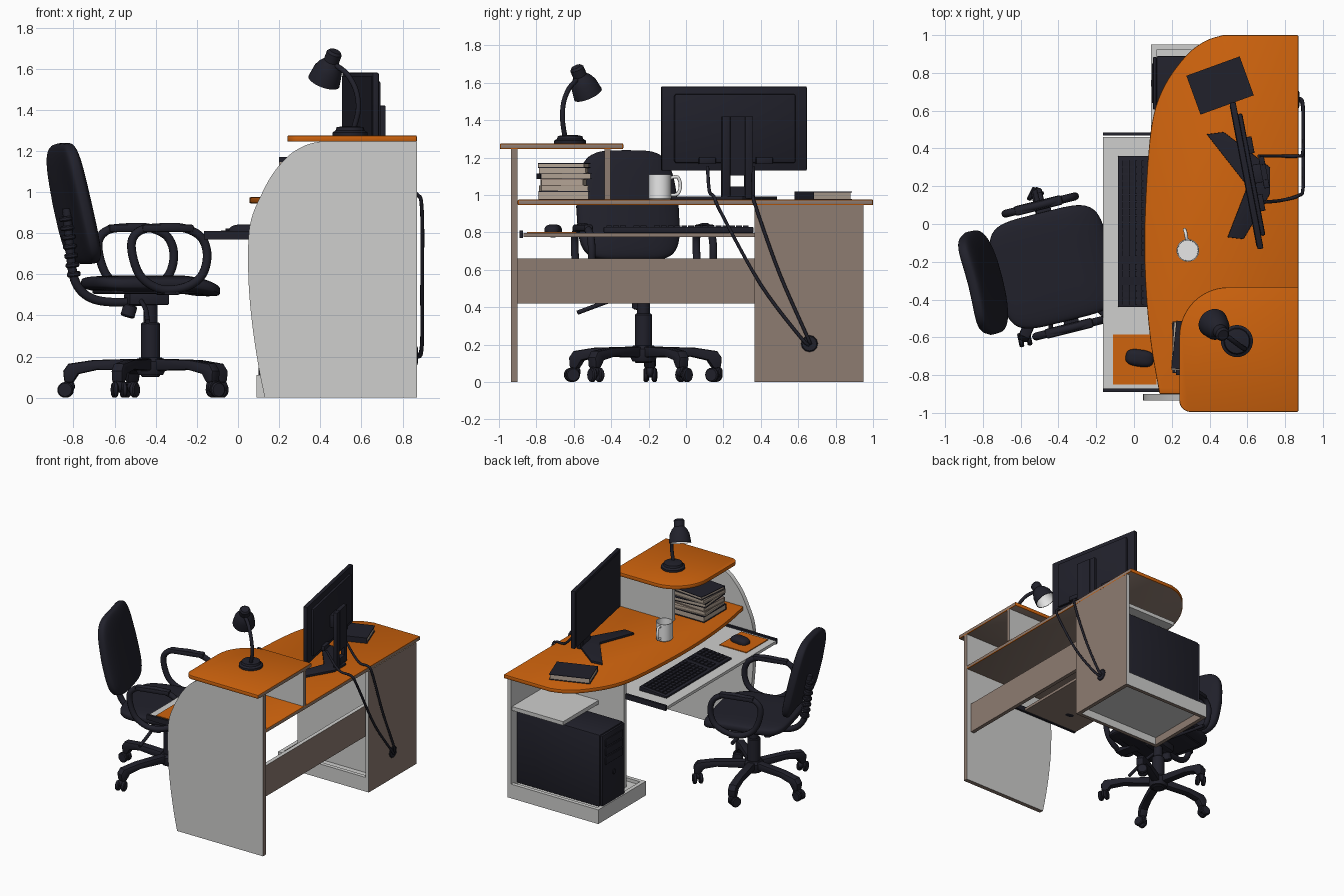
import bpy, bmesh, math
from mathutils import Matrix, Vector

if "Cube" in bpy.data.objects:
    bpy.data.objects.remove(bpy.data.objects["Cube"])

def material(name, c):
    m = bpy.data.materials.new(name)
    m.diffuse_color = (*c, 1)
    m.use_nodes = True
    m.node_tree.nodes["Principled BSDF"].inputs["Base Color"].default_value = m.diffuse_color
    return m
ORANGE = material("orange laminate", (0.62, 0.125, 0.004))
GRAY = material("light gray board", (0.62, 0.62, 0.61))
BROWN = material("brown backing", (0.27, 0.20, 0.165))
DARK = material("dark plastic", (0.015, 0.015, 0.024))
WHITE = material("white ceramic", (0.8, 0.8, 0.8))
PAPER = material("paper", (0.45, 0.37, 0.30))
I = Matrix.Identity(4)

def T(x, y, z, rot=0):
    return Matrix.Translation((x, y, z)) @ Matrix.Rotation(math.radians(rot), 4, 'Z')

def finish(name, bm, mat, M=I, bevel=0, backing=False):
    """bevel sharp edges, shade by angle; backing paints +x and under faces brown"""
    bmesh.ops.recalc_face_normals(bm, faces=bm.faces)
    if backing:
        for f in bm.faces:
            f.material_index = int(f.normal.x > .5 or f.normal.z < -.5)
    if bevel:
        es = [e for e in bm.edges if e.calc_face_angle(0) > .9]
        bmesh.ops.bevel(bm, geom=es, offset=bevel, segments=2, profile=.5, affect='EDGES')
    me = bpy.data.meshes.new(name)
    bm.to_mesh(me)
    bm.free()
    me.shade_smooth()
    me.set_sharp_from_angle(angle=.6)
    me.materials.append(mat)
    if backing:
        me.materials.append(BROWN)
    ob = bpy.data.objects.new(name, me)
    ob.matrix_world = M
    bpy.context.collection.objects.link(ob)
    return ob

def add_box(bm, x0, x1, y0, y1, z0, z1):
    m = Matrix.Translation(((x0+x1)/2, (y0+y1)/2, (z0+z1)/2)) @ Matrix.Diagonal((x1-x0, y1-y0, z1-z0, 1))
    bmesh.ops.create_cube(bm, size=1, matrix=m)

def box(name, dims, mat, M=I, bevel=0, backing=False):
    bm = bmesh.new()
    add_box(bm, *dims)
    return finish(name, bm, mat, M, bevel, backing)

def prism(name, pts, lo, hi, mat, axis='Z', M=I, bevel=0, backing=False):
    """extrude an outline along Z (pts are x,y) or Y (pts are x,z)"""
    bm = bmesh.new()
    mk = (lambda a, b, t: (a, b, t)) if axis == 'Z' else (lambda a, b, t: (a, t, b))
    A = [bm.verts.new(mk(a, b, lo)) for a, b in pts]
    B = [bm.verts.new(mk(a, b, hi)) for a, b in pts]
    bm.faces.new(A)
    bm.faces.new(B)
    for i in range(len(A)):
        j = (i+1) % len(A)
        bm.faces.new((A[i], A[j], B[j], B[i]))
    return finish(name, bm, mat, M, bevel, backing)

def spline(pts, n=6, cyclic=False):
    """Catmull-Rom points through pts"""
    P = [Vector(p) for p in pts]
    k = len(P)
    get = (lambda i: P[i % k]) if cyclic else (lambda i: P[max(0, min(k-1, i))])
    out = []
    for i in range(k if cyclic else k-1):
        a, b, c, d = get(i-1), get(i), get(i+1), get(i+2)
        for s in range(n):
            t = s/n
            out.append(.5*(2*b + (c-a)*t + (2*a-5*b+4*c-d)*t*t + (3*b-a-3*c+d)*t**3))
    return out if cyclic else out + [P[-1]]

def tube(name, pts, r, mat, M=I, cyclic=False, n=6):
    cu = bpy.data.curves.new(name, 'CURVE')
    cu.dimensions = '3D'
    cu.bevel_depth, cu.bevel_resolution, cu.use_fill_caps = r, 3, True
    P = spline(pts, n, cyclic)
    sp = cu.splines.new('POLY')
    sp.points.add(len(P)-1)
    for q, p in zip(sp.points, P):
        q.co = (*p, 1)
    sp.use_cyclic_u = cyclic
    cu.materials.append(mat)
    ob = bpy.data.objects.new(name, cu)
    ob.matrix_world = M
    bpy.context.collection.objects.link(ob)

def lathe(name, prof, mat, M=I, seg=32):
    bm = bmesh.new()
    rings = [[bm.verts.new((r*math.cos(a), r*math.sin(a), z))
              for a in (2*math.pi*i/seg for i in range(seg))] for r, z in prof]
    for A, B in zip(rings, rings[1:]):
        for i in range(seg):
            bm.faces.new((A[i], A[(i+1) % seg], B[(i+1) % seg], B[i]))
    bmesh.ops.remove_doubles(bm, verts=bm.verts, dist=1e-5)
    return finish(name, bm, mat, M)

def cyl(name, r, z0, z1, mat, M=I, seg=24):
    b = min(.006, r*.2)
    return lathe(name, [(0, z0), (r-b, z0), (r, z0+b), (r, z1-b), (r-b, z1), (0, z1)], mat, M, seg)

def aim(p, d):
    return Matrix.Translation(p) @ Vector(d).to_track_quat('Z', 'Y').to_matrix().to_4x4()

def cushion(name, size, e1, e2, M, deform=None):
    """superellipsoid pad"""
    bm = bmesh.new()
    bmesh.ops.create_uvsphere(bm, u_segments=56, v_segments=24, radius=1)
    pw = lambda v, e: math.copysign(abs(v)**e, v)
    for v in bm.verts:
        h = math.hypot(v.co.x, v.co.y)
        c, s = (v.co.x/h, v.co.y/h) if h > 1e-5 else (0, 0)
        r = pw(h, e1) if h > 1e-5 else 0
        v.co = (size[0]*r*pw(c, e2), size[1]*r*pw(s, e2), size[2]*pw(v.co.z, e1))
        if deform:
            deform(v.co)
    return finish(name, bm, DARK, M)

# --- desk boards
top = spline([(.135, -.9), (.085, -.6), (.058, -.25), (.06, .1), (.09, .5), (.15, .71), (.265, .88), (.37, .965), (.47, 1)])
prism("desk_top", top + [(.87, 1), (.87, -.9)], .945, .975, ORANGE, bevel=.006, backing=True)
arc = lambda cx, cy, r, a0, n: [(cx+r*math.cos(math.radians(a0-90*i/n)), cy+r*math.sin(math.radians(a0-90*i/n))) for i in range(n+1)]
prism("riser_top", arc(.30, -.935, .06, 270, 6) + arc(.50, -.595, .26, 180, 14) + [(.87, -.335), (.87, -.995)],
      1.245, 1.275, ORANGE, bevel=.006, backing=True)
side = spline([(.13, 0), (.10, .15), (.07, .35), (.052, .55), (.05, .75), (.065, .87), (.11, .98), (.17, 1.09), (.25, 1.18), (.33, 1.228), (.40, 1.245)])
prism("side_panel", side + [(.87, 1.245), (.87, 0)], -.935, -.90, GRAY, 'Y', backing=True)
box("riser_divider", (.40, .87, -.435, -.405, .975, 1.245), GRAY, backing=True)
box("modesty_panel", (.80, .83, -.90, .48, .42, .66), GRAY, backing=True)
box("pedestal_back", (.84, .87, .365, .95, 0, .945), GRAY, backing=True)
box("pedestal_side", (.18, .84, .475, .505, .08, .945), GRAY, backing=True)
box("pedestal_shelf", (.40, .84, .505, .94, .68, .71), GRAY)
box("plinth_front", (.09, .12, .365, .95, 0, .11), GRAY, backing=True)
for i, y in enumerate((.365, .92)):
    box(f"plinth_side_{i}", (.12, .84, y, y+.03, 0, .11), GRAY, backing=True)
box("plinth_floor", (.12, .84, .395, .92, .06, .085), GRAY)
# --- sliding tray with rails
box("keyboard_tray", (-.165, .33, -.87, .46, .775, .797), GRAY, backing=True)
for i, y in enumerate((-.897, .46)):
    box(f"tray_rail_{i}", (-.165, .50, y+.008, y+.025, .77, .81), DARK)
box("mouse_pad", (-.11, .12, -.85, -.585, .797, .803), ORANGE)
cushion("mouse", (.075, .045, .035), .8, .7, T(.03, -.71, .808, -8))
prism("keyboard_body", [(-.085, .797), (.15, .797), (.15, .83), (-.085, .812)], -.44, .36, DARK, 'Y', bevel=.004)
bm = bmesh.new()
for r in range(6):
    x = -.06 + r*.033
    for k in range(21):
        if k not in (14, 17):
            y = .335 - k*.0365
            add_box(bm, x, x+.027, y-.031, y, .81, .822+r*.0028)
finish("keyboard_keys", bm, DARK)

# --- computer tower
box("tower_case", (.12, .835, .60, .89, .10, .66), DARK, bevel=.008)
box("tower_front", (.10, .12, .605, .885, .09, .655), DARK, bevel=.008)
for i, z in enumerate((.56, .49, .42)):
    box(f"drive_bay_{i}", (.094, .102, .64, .85, z, z+.055), DARK, bevel=.002)
cyl("power_button", .02, 0, .008, DARK, aim((.101, .745, .33), (-1, 0, 0)))

# --- monitor
MM = T(.60, .257, 0, 10.8)
box("monitor_panel", (-.02, .012, -.395, .395, 1.13, 1.58), DARK, MM, .006)
box("monitor_screen", (-.023, -.019, -.378, .378, 1.155, 1.563), DARK, MM)
box("monitor_back", (.01, .035, -.33, .33, 1.17, 1.54), DARK, MM, .012)
box("monitor_mount", (.03, .08, -.05, .05, 1.28, 1.38), DARK, MM, .004)
for i, s in enumerate((-1, 1)):
    box(f"stand_post_{i}", (.075, .105, *sorted((s*.04, s*.085)), .98, 1.42), DARK, MM, .004)
    box(f"port_block_{i}", (.03, .06, *sorted((s*.11, s*.20)), 1.165, 1.20), DARK, MM, .004)
for i, (a, b) in enumerate(((.98, 1.045), (1.105, 1.42))):
    box(f"stand_bridge_{i}", (.075, .105, -.04, .04, a, b), DARK, MM)
prism("stand_foot", [(.72, .16), (.58, -.08), (.495, -.07), (.60, .20), (.385, .475), (.475, .487), (.72, .30)],
      .975, .992, DARK, bevel=.003)
# --- cables into the wall of the pedestal
tube("cable_left", [(.68, .115, 1.15), (.78, .125, 1.02), (.87, .15, .99), (.895, .19, .90), (.895, .40, .52), (.893, .62, .23), (.865, .66, .205)], .009, DARK)
tube("cable_right", [(.66, .36, 1.15), (.78, .36, 1.0), (.865, .36, .985), (.893, .375, .93), (.896, .50, .58), (.893, .645, .25), (.865, .665, .205)], .009, DARK)
cyl("cable_grommet", .045, 0, .008, DARK, aim((.867, .66, .205), (1, 0, 0)), 12)

# --- mug
lathe("mug", [(0, 0), (.055, 0), (.06, .006), (.06, .135), (.054, .135), (.053, .012), (0, .012)], WHITE, T(.285, -.14, .975))
tube("mug_handle", [(.28, -.085, 1.09), (.273, -.045, 1.095), (.268, -.03, 1.05), (.273, -.045, 1.005), (.28, -.085, 1.0)], .009, WHITE)

# --- books: page block between two covers and a spine
def book(name, x, y, z, w, d, h, rot, cover):
    M = T(x, y, z, rot)
    box(name + "_pages", (-w/2+.006, w/2-.006, -d/2, d/2-.006, .004, h-.004), PAPER, M)
    bm = bmesh.new()
    add_box(bm, -w/2, w/2, -d/2, d/2, 0, .004)
    add_box(bm, -w/2, w/2, -d/2, d/2, h-.004, h)
    add_box(bm, -w/2, w/2, -d/2-.004, -d/2, 0, h)
    finish(name + "_cover", bm, cover, M)
book("desk_book", .455, .735, .975, .30, .215, .042, 20, DARK)
z = .975
for i, (h, rot, d, c) in enumerate(((.045, 0, .27, DARK), (.03, 3, .25, PAPER), (.035, -4, .23, BROWN),
                                    (.03, 5, .27, DARK), (.03, -3, .25, PAPER), (.025, -6, .25, DARK))):
    book(f"stack_book_{i}", .34+.006*(i % 2), -.65, z, .27, d, h, rot, c)
    z += h

# --- desk lamp
lathe("lamp_base", [(0, 0), (.085, 0), (.085, .015), (.07, .025), (.065, .04), (.03, .046), (0, .046)], DARK, T(.545, -.62, 1.275))
tube("lamp_neck", [(.56, -.645, 1.30), (.585, -.66, 1.40), (.575, -.655, 1.49), (.54, -.63, 1.56), (.50, -.60, 1.60), (.46, -.575, 1.62)], .013, DARK)
LM = aim((.472, -.588, 1.685), (-.055, .065, -.15))
lathe("lamp_shade", [(0, 0), (.028, 0), (.038, .012), (.038, .055), (.055, .075), (.07, .105), (.08, .17), (.076, .17)], DARK, LM)
lathe("lamp_liner", [(.077, .17), (.066, .106), (.05, .08), (0, .075)], WHITE, LM)

# --- office chair, built facing +x then turned
CM = T(-.425, -.227, 0, 14)
def waterfall(co):
    co.z -= .55*max(0, co.x-.12)**1.6 - .15*max(0, -co.x-.2)**1.5
cushion("seat", (.31, .295, .042), .55, .42, CM @ T(0, 0, .553), waterfall)
box("seat_pan", (-.24, .22, -.22, .22, .505, .53), DARK, CM, .01)
def curve_back(co):
    co.y *= 1 - .12*max(0, co.x/.3)
    co.z += .35*co.y*co.y
tilt = Matrix.Rotation(math.radians(-13), 4, 'Y') @ Matrix.Rotation(math.radians(-90), 4, 'Y')
cushion("backrest", (.30, .28, .045), .55, .45, CM @ T(-.37, .01, .945) @ tilt, curve_back)
tube("back_bar", [(0, 0, .47), (-.20, 0, .465), (-.31, 0, .49), (-.375, 0, .56), (-.40, 0, .68), (-.42, 0, .92)], .022, DARK, CM)
for i in range(7):
    cyl(f"back_bellow_{i}", .034, -.012, .012, DARK, CM @ aim((-.385-.0065*i, 0, .60+.045*i), (-.14, 0, 1)), 16)
arm = [(-.18, .74), (-.14, .81), (-.04, .828), (.08, .825), (.17, .78), (.20, .69), (.17, .59), (.08, .535), (-.04, .53), (-.14, .60)]
for i, s in enumerate((-1, 1)):
    tube(f"armrest_{i}", [(u, s*.335, z) for u, z in arm], .021, DARK, CM, True)
    box(f"arm_pad_{i}", (-.13, .13, s*.335-.026, s*.335+.026, .805, .842), DARK, CM, .012)
    box(f"arm_bracket_{i}", (-.02, .06, *sorted((s*.18, s*.35)), .50, .535), DARK, CM, .006)
box("tilt_mechanism", (-.12, .08, -.06, .06, .45, .51), DARK, CM, .01)
tube("height_lever", [(-.06, -.05, .47), (-.07, -.18, .43), (-.10, -.34, .37)], .012, DARK, CM)
tube("side_lever", [(0, .10, .50), (0, .28, .50), (0, .42, .50)], .014, DARK, CM)
cyl("tilt_knob", .035, 0, .06, DARK, CM @ aim((-.10, 0, .45), (-.3, 0, -1)), 16)
cyl("column_outer", .046, .10, .365, DARK, CM)
cyl("column_inner", .034, .36, .48, DARK, CM)
lathe("base_hub", [(0, .11), (.06, .11), (.07, .13), (.07, .175), (.055, .195), (0, .195)], DARK, CM)
# five legs with twin-wheel casters
for i in range(5):
    L = T(-.425, -.227, 0, 175 + 72*i)
    prism(f"base_leg_{i}", [(.04, .13), (.26, .135), (.35, .115), (.38, .07), (.42, .075), (.425, .13), (.40, .165), (.28, .183), (.04, .19)],
          -.03, .03, DARK, 'Y', L, .012)
    cyl(f"caster_stem_{i}", .013, .03, .10, DARK, L @ T(.40, 0, 0), 12)
    for s in (-1, 1):
        cyl(f"caster_wheel_{i}_{s}", .038, -.013, .013, DARK, L @ T(.40, 0, 0, 35*i) @ aim((.015, s*.022, .038), (0, 1, 0)), 20)
    cyl(f"caster_hood_{i}", .03, -.02, .02, DARK, L @ T(.40, 0, 0, 35*i) @ aim((0, 0, .055), (0, 1, 0)), 16)
